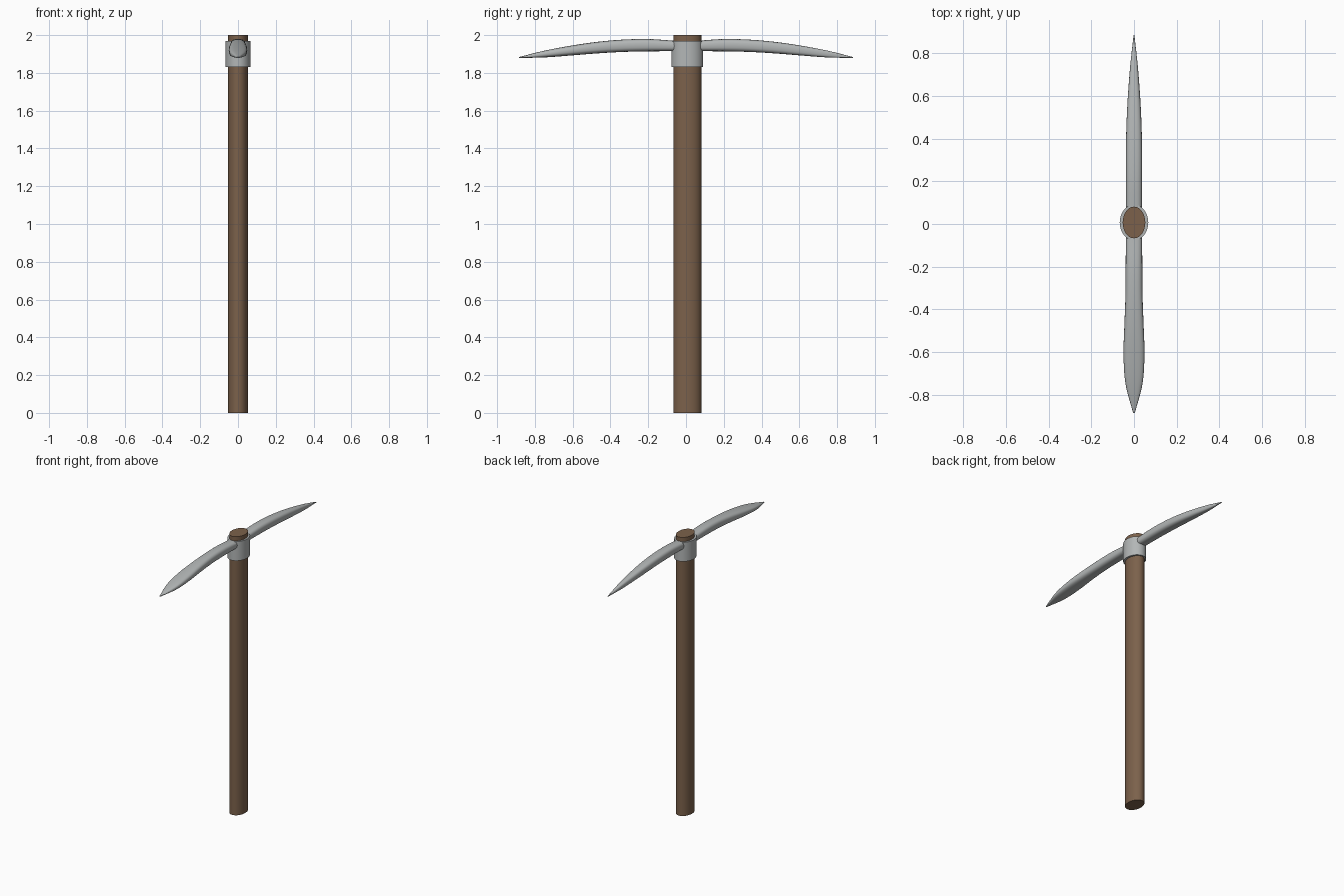
import bpy, bmesh
from math import sin, cos, pi, copysign

cube = bpy.data.objects.get("Cube")
if cube:
    bpy.data.objects.remove(cube, do_unlink=True)


def material(name, color):
    m = bpy.data.materials.new(name)
    m.use_nodes = True
    m.diffuse_color = color
    bsdf = next(n for n in m.node_tree.nodes if n.type == 'BSDF_PRINCIPLED')
    bsdf.inputs["Base Color"].default_value = color
    return m


wood = material("brown wood", (0.2, 0.12, 0.07, 1))
steel = material("grey steel", (0.45, 0.47, 0.47, 1))
CENTER_Y = 0.007


def smooth(obj, angle):
    bpy.ops.object.select_all(action='DESELECT')
    obj.select_set(True)
    bpy.context.view_layer.objects.active = obj
    bpy.ops.object.shade_smooth_by_angle(angle=angle)


def oval_post(name, half_x, half_y, bottom, top, mat):
    bpy.ops.mesh.primitive_cylinder_add(
        vertices=32, radius=1, depth=1, location=(0, CENTER_Y, (bottom + top) / 2))
    obj = bpy.context.object
    obj.name = name
    obj.scale = (half_x, half_y, top - bottom)
    bpy.ops.object.transform_apply(location=False, rotation=False, scale=True)
    obj.data.materials.append(mat)
    smooth(obj, pi / 6)


def interpolate(points, t):
    """Smooth curve through evenly spaced values, t from 0 to 1."""
    f = t * (len(points) - 1)
    i = min(int(f), len(points) - 2)
    a, b = points[i], points[i + 1]
    before = points[i - 1] if i else 2 * a - b
    after = points[i + 2] if i + 2 < len(points) else 2 * b - a
    u = f - i
    return 0.5 * (2 * a + (b - before) * u
                  + (2 * before - 5 * a + 4 * b - after) * u * u
                  + (3 * a - before - 3 * b + after) * u ** 3)


# Blade outline, sampled evenly from the collar to the tip
TOP = [1.970, 1.979, 1.976, 1.964, 1.944, 1.918, 1.884]
BOTTOM = [1.915, 1.914, 1.911, 1.903, 1.892, 1.882, 1.879]
WIDE = [.038, .039, .040, .045, .049, .040, .004]
NARROW = [.037, .038, .038, .035, .028, .017, .002]


def blade(name, side, widths, rings=28, sides=24):
    bm = bmesh.new()
    loops = []
    for r in range(rings + 1):
        t = r / rings
        y = side * (0.06 + 0.825 * t)
        top, bottom = interpolate(TOP, t), interpolate(BOTTOM, t)
        mid, half, w = (top + bottom) / 2, (top - bottom) / 2, interpolate(widths, t)
        ring = []
        for k in range(sides):
            c, s = cos(2 * pi * k / sides), sin(2 * pi * k / sides)
            # Rounded square section
            ring.append(bm.verts.new((w * copysign(abs(c) ** 0.7, c), y,
                                      mid + half * copysign(abs(s) ** 0.7, s))))
        loops.append(ring)
    for a, b in zip(loops, loops[1:]):
        for k in range(sides):
            n = (k + 1) % sides
            bm.faces.new((a[k], a[n], b[n], b[k]))
    bm.faces.new(loops[0])
    bm.faces.new(loops[-1])
    bmesh.ops.recalc_face_normals(bm, faces=bm.faces)
    mesh = bpy.data.meshes.new(name)
    bm.to_mesh(mesh)
    bm.free()
    obj = bpy.data.objects.new(name, mesh)
    bpy.context.collection.objects.link(obj)
    mesh.materials.append(steel)
    smooth(obj, pi / 4)


# Handle and the collar that grips it
oval_post("handle", 0.053, 0.074, 0, 2, wood)
oval_post("collar", 0.067, 0.084, 1.832, 1.97, steel)

# Broad blade to the front, pointed pick to the back
blade("front_blade", -1, WIDE)
blade("back_pick", 1, NARROW)
